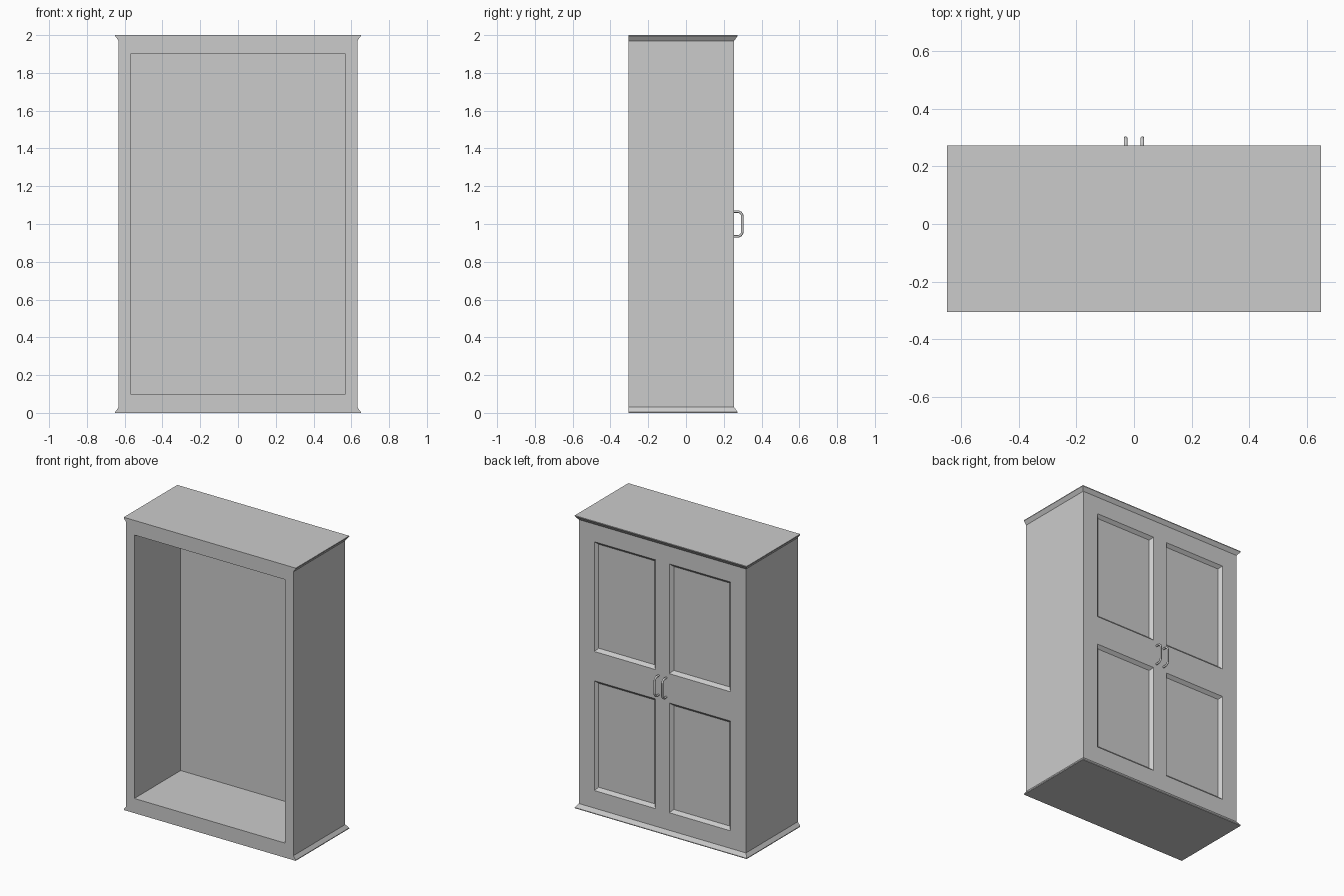
import bpy, bmesh, math
from mathutils import Vector

if "Cube" in bpy.data.objects:
    bpy.data.objects.remove(bpy.data.objects["Cube"])

BACK, FRONT = -0.305, 0.255   # open side and panelled side along y
HALF = 0.632                  # half width of the body


def new_object(name, bm):
    bmesh.ops.recalc_face_normals(bm, faces=bm.faces)
    mesh = bpy.data.meshes.new(name)
    bm.to_mesh(mesh)
    bm.free()
    ob = bpy.data.objects.new(name, mesh)
    bpy.context.collection.objects.link(ob)
    return ob


def loft(bm, rings):
    """Closed skin over a list of equally sized point rings."""
    rings = [[bm.verts.new(p) for p in r] for r in rings]
    n = len(rings[0])
    for a, b in zip(rings, rings[1:]):
        for i in range(n):
            j = (i + 1) % n
            bm.faces.new((a[i], a[j], b[j], b[i]))
    bm.faces.new(rings[0][::-1])
    bm.faces.new(rings[-1])


def rect_xz(x0, x1, z0, z1, y, grow=0.0):
    x0, x1, z0, z1 = x0 - grow, x1 + grow, z0 - grow, z1 + grow
    return [(x0, y, z0), (x1, y, z0), (x1, y, z1), (x0, y, z1)]


# Cabinet body with flared base and cornice (flush at the open side)
bm = bmesh.new()
profile = [(0, 0.018), (0.005, 0.018), (0.03, 0), (1.97, 0), (1.995, 0.018), (2, 0.018)]
loft(bm, [[(-HALF - f, BACK, z), (HALF + f, BACK, z),
           (HALF + f, FRONT + f, z), (-HALF - f, FRONT + f, z)] for z, f in profile])
cabinet = new_object("cabinet_body", bm)

# Cutter: inner cavity and four bevelled door panels
bm = bmesh.new()
loft(bm, [rect_xz(-0.57, 0.57, 0.1, 1.9, y) for y in (BACK - 0.1, 0.195)])
for x0, x1 in ((-0.515, -0.052), (0.052, 0.515)):
    for z0, z1 in ((0.15, 0.9), (1.1, 1.85)):
        loft(bm, [rect_xz(x0, x1, z0, z1, FRONT + d, d) for d in (-0.02, 0.02)])
cutter = new_object("panel_cutter", bm)
cutter.hide_render = True

mod = cabinet.modifiers.new("cut", 'BOOLEAN')
mod.operation = 'DIFFERENCE'
mod.solver = 'EXACT'
mod.object = cutter
bpy.context.view_layer.objects.active = cabinet
bpy.ops.object.modifier_apply(modifier=mod.name)
bpy.data.objects.remove(cutter)


# Door handles: round bar bent into a rounded bow
def handle(name, x, r=0.0065, reach=0.298, half=0.066, bend=0.026, sides=12):
    path = [(FRONT - 0.005, 1 + half)]
    for sign, start in ((1, 90), (-1, 0)):
        for k in range(7):
            a = math.radians(start - 15 * k)
            path.append((reach - bend + bend * math.cos(a),
                         1 + sign * (half - bend) + bend * math.sin(a)))
    path.append((FRONT - 0.005, 1 - half))
    pts = [Vector((x, y, z)) for y, z in path]
    rings = []
    for i, p in enumerate(pts):
        t = (pts[min(i + 1, len(pts) - 1)] - pts[max(i - 1, 0)]).normalized()
        if i in (0, len(pts) - 1):
            t = Vector((0, 1 if i == 0 else -1, 0))
        side = Vector((1, 0, 0))
        up = t.cross(side)
        rings.append([p + r * (math.cos(a) * side + math.sin(a) * up)
                      for a in (2 * math.pi * k / sides for k in range(sides))])
    bm = bmesh.new()
    loft(bm, rings)
    ob = new_object(name, bm)
    bpy.ops.object.select_all(action='DESELECT')
    ob.select_set(True)
    bpy.context.view_layer.objects.active = ob
    bpy.ops.object.shade_smooth_by_angle(angle=math.radians(40))


handle("handle_left", -0.029)
handle("handle_right", 0.029)
